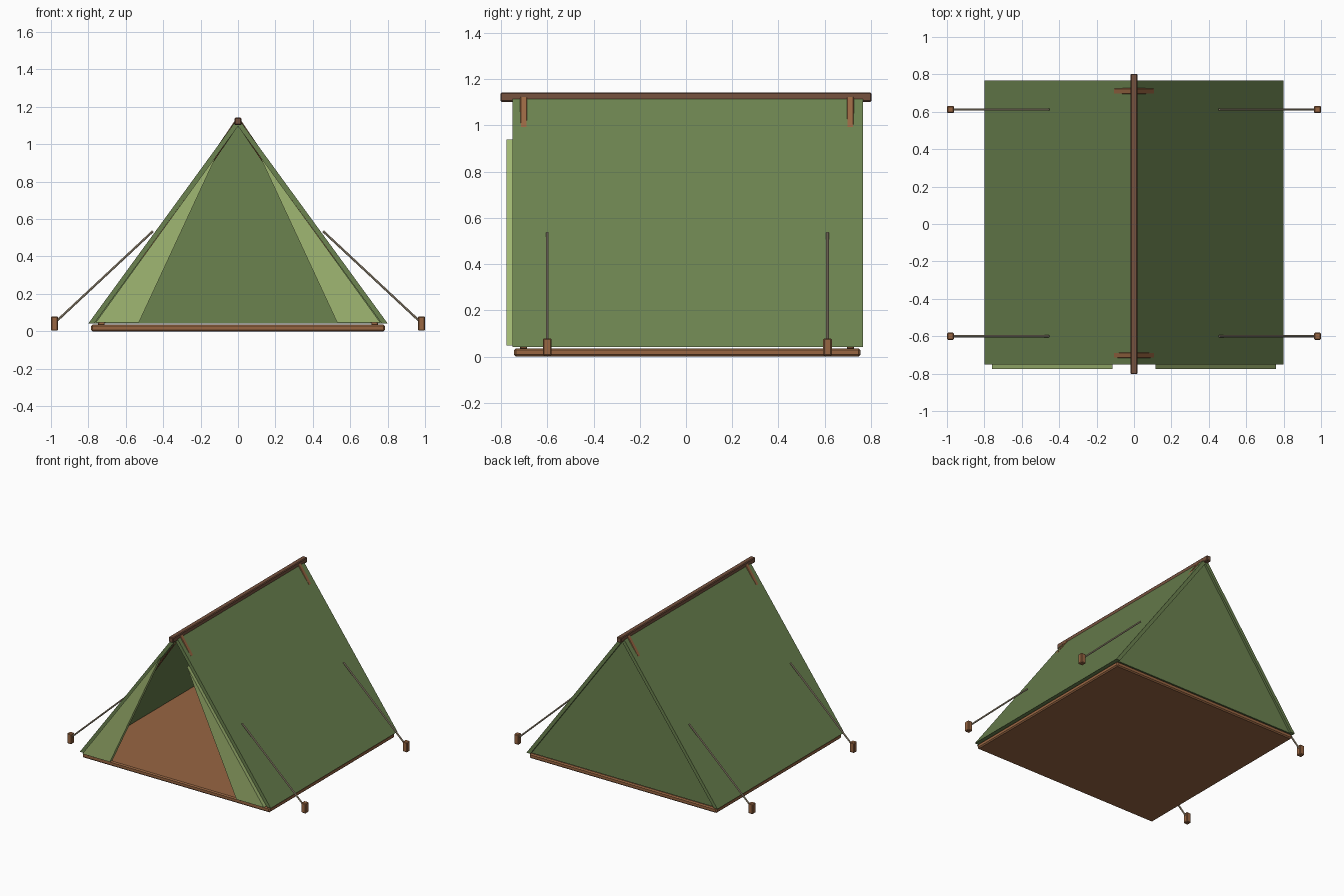
import bpy, bmesh
from mathutils import Vector, Matrix

cube = bpy.data.objects.get("Cube")
if cube:
    bpy.data.objects.remove(cube, do_unlink=True)


def material(name, rgb):
    # sRGB bytes to a linear flat colour
    lin = [((c / 255 + 0.055) / 1.055) ** 2.4 for c in rgb] + [1.0]
    m = bpy.data.materials.new(name)
    m.use_nodes = True
    m.diffuse_color = lin
    bsdf = m.node_tree.nodes["Principled BSDF"]
    bsdf.inputs["Base Color"].default_value = lin
    bsdf.inputs["Roughness"].default_value = 0.9
    return m


CANVAS = material("canvas_green", (107, 130, 79))
FLAP = material("flap_light_green", (160, 183, 114))
WOOD = material("wood_brown", (152, 102, 66))
DARK = material("ridge_dark_brown", (118, 82, 62))
ROPE = material("rope_tan", (184, 168, 142))


def finish(name, bm, mat, bevel=0):
    bmesh.ops.recalc_face_normals(bm, faces=bm.faces)
    mesh = bpy.data.meshes.new(name)
    bm.to_mesh(mesh)
    bm.free()
    mesh.materials.append(mat)
    ob = bpy.data.objects.new(name, mesh)
    bpy.context.collection.objects.link(ob)
    if bevel:
        mod = ob.modifiers.new("soft_edges", "BEVEL")
        mod.width = bevel
        mod.segments = 1
    return ob


def box(name, centre, size, mat, bevel=0):
    bm = bmesh.new()
    bmesh.ops.create_cube(bm, size=1)
    bmesh.ops.scale(bm, vec=size, verts=bm.verts)
    bmesh.ops.translate(bm, vec=centre, verts=bm.verts)
    return finish(name, bm, mat, bevel)


def prism(name, profile, y0, y1, mat):
    # extrude an x-z outline along y
    bm = bmesh.new()
    face = bm.faces.new([bm.verts.new((x, y0, z)) for x, z in profile])
    new = bmesh.ops.extrude_face_region(bm, geom=[face])["geom"]
    moved = [v for v in new if isinstance(v, bmesh.types.BMVert)]
    bmesh.ops.translate(bm, vec=(0, y1 - y0, 0), verts=moved)
    return finish(name, bm, mat)


def bar(name, start, end, radius, sides, mat, bevel=0):
    # straight rod between two points
    a, b = Vector(start), Vector(end)
    d = b - a
    turn = d.to_track_quat("Z", "Y").to_matrix().to_4x4()
    bm = bmesh.new()
    bmesh.ops.create_cone(bm, cap_ends=True, segments=sides, radius1=radius,
                          radius2=radius, depth=d.length)
    if sides == 4:
        bmesh.ops.rotate(bm, verts=bm.verts, matrix=Matrix.Rotation(0.785398, 3, "Z"))
    bmesh.ops.transform(bm, matrix=Matrix.Translation((a + b) / 2) @ turn, verts=bm.verts)
    return finish(name, bm, mat, bevel)


# Ground board and ridge
box("floor", (0, 0.006, 0.018), (1.57, 1.498, 0.036), WOOD, 0.008)
box("ridge_pole", (0, 0, 1.122), (0.038, 1.606, 0.04), DARK, 0.005)

# Canvas: sloping roof sheets and a slightly recessed back wall
roof = [(-0.8, 0.042), (0, 1.14), (0.8, 0.042), (0.768, 0.042), (0, 1.096), (-0.768, 0.042)]
prism("canvas_roof", roof, -0.75, 0.766, CANVAS)
prism("back_wall", [(-0.775, 0.042), (0, 1.105), (0.775, 0.042)], 0.73, 0.75, CANVAS)

for side, s in (("left", 1), ("right", -1)):
    # Tied-back door flap
    prism(f"door_flap_{side}", [(s * 0.76, 0.047), (s * 0.53, 0.047), (s * 0.115, 0.94)],
          -0.776, -0.746, FLAP)
    for end, pole_y, peg_y in (("front", -0.702, -0.6), ("back", 0.711, 0.612)):
        # Frame pole, guy rope and peg at each corner
        bar(f"frame_pole_{end}_{side}", (s * 0.738, pole_y, 0.03), (0, pole_y, 1.125),
            0.0212, 4, WOOD, 0.003)
        bar(f"guy_rope_{end}_{side}", (s * 0.98, peg_y, 0.045), (s * 0.455, peg_y, 0.535),
            0.006, 8, ROPE)
        box(f"peg_{end}_{side}", (s * 0.981, peg_y, 0.041), (0.038, 0.038, 0.076), WOOD, 0.005)
